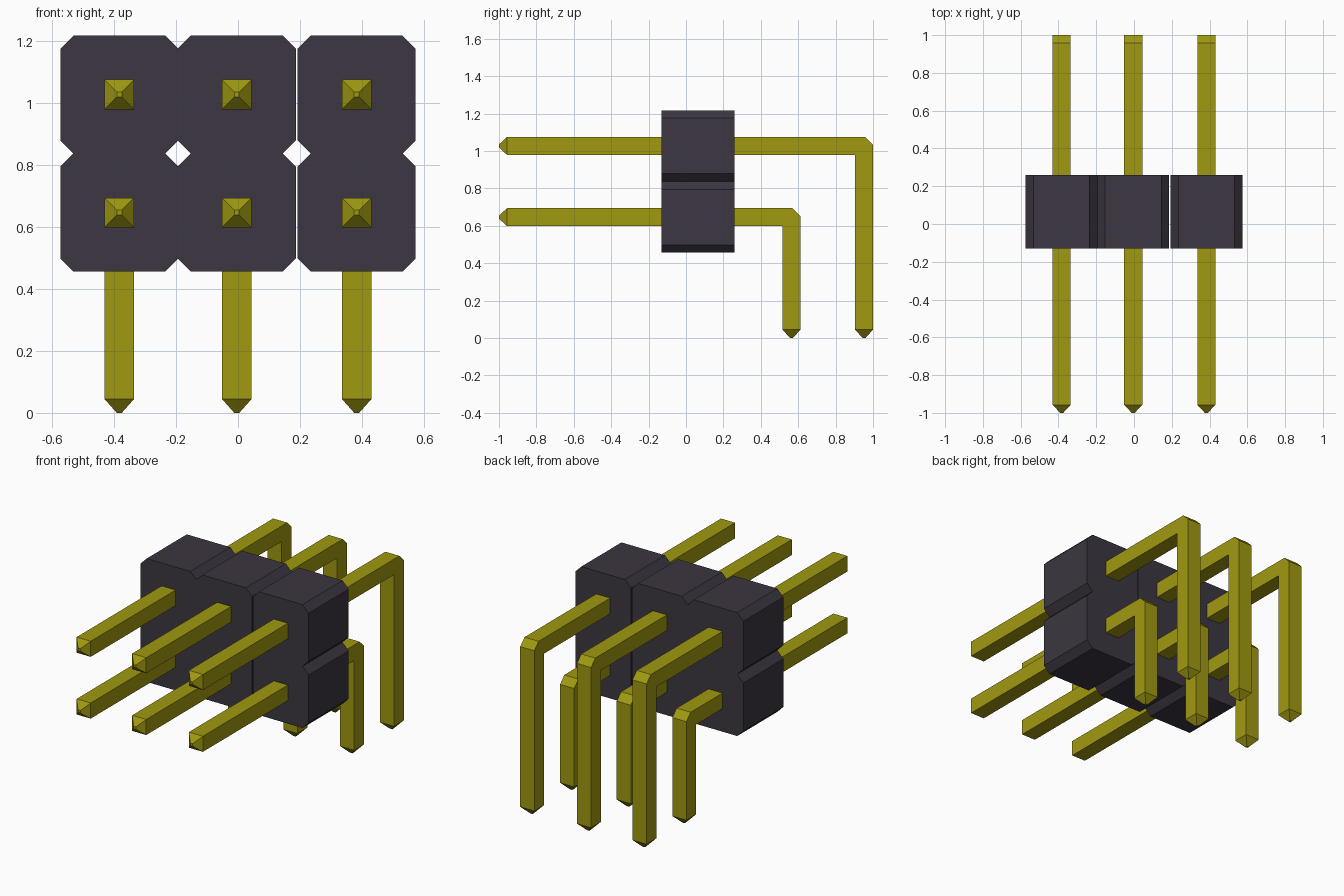
import bpy, bmesh

cube = bpy.data.objects.get("Cube")
if cube:
    bpy.data.objects.remove(cube, do_unlink=True)


def make_material(name, rgb):
    mat = bpy.data.materials.new(name)
    mat.use_nodes = True
    mat.diffuse_color = (*rgb, 1)
    mat.node_tree.nodes["Principled BSDF"].inputs["Base Color"].default_value = (*rgb, 1)
    return mat


gold = make_material("gold metal", (0.35, 0.32, 0.005))
plastic = make_material("dark plastic", (0.045, 0.037, 0.052))


def finish(bm, name, mat):
    bmesh.ops.remove_doubles(bm, verts=bm.verts, dist=1e-5)
    bmesh.ops.recalc_face_normals(bm, faces=bm.faces)
    mesh = bpy.data.meshes.new(name)
    bm.to_mesh(mesh)
    bm.free()
    mesh.materials.append(mat)
    obj = bpy.data.objects.new(name, mesh)
    bpy.context.collection.objects.link(obj)


# Housing column: two stacked chamfered cells as one notched outline, extruded in y
def housing(name, x, half=0.1905, cut=0.042, y0=-0.13, y1=0.26):
    low, mid, top = 0.456, 0.8365, 1.217
    side = [(half - cut, low), (half, low + cut), (half, mid - cut), (half - cut, mid),
            (half, mid + cut), (half, top - cut), (half - cut, top)]
    outline = side + [(-px, pz) for px, pz in reversed(side)]
    bm = bmesh.new()
    face = bm.faces.new([bm.verts.new((x + px, y0, pz)) for px, pz in outline])
    ext = bmesh.ops.extrude_face_region(bm, geom=[face])
    moved = [v for v in ext["geom"] if isinstance(v, bmesh.types.BMVert)]
    bmesh.ops.translate(bm, verts=moved, vec=(0, y1 - y0, 0))
    finish(bm, name, plastic)


# Square pin bent downward, with a bevelled elbow and pointed ends
def pin(name, x, z, y, h=0.048, tip=0.008, bev=0.042):
    inner = (y - h, z - h)
    # each section: outer point (y, z), inner point (y, z), half width in x
    sections = [
        ((-1.0, z + tip), (-1.0, z - tip), tip),
        ((-0.957, z + h), (-0.957, z - h), h),
        ((y + h - bev, z + h), inner, h),
        ((y + h, z + h - bev), inner, h),
        ((y + h, 0.045), (y - h, 0.045), h),
        ((y + tip, 0.0), (y - tip, 0.0), tip),
    ]
    bm = bmesh.new()
    rings = []
    for (oy, oz), (iy, iz), w in sections:
        rings.append([bm.verts.new(p) for p in
                      ((x - w, oy, oz), (x + w, oy, oz), (x + w, iy, iz), (x - w, iy, iz))])
    for a, b in zip(rings, rings[1:]):
        for i in range(4):
            j = (i + 1) % 4
            bm.faces.new((a[i], a[j], b[j], b[i]))
    bm.faces.new(rings[0])
    bm.faces.new(rings[-1])
    finish(bm, name, gold)


# Three columns, each with a long upper pin and a short lower pin
for label, x in (("right", -0.383), ("middle", -0.004), ("left", 0.383)):
    housing("housing_" + label, x)
    pin("upper_pin_" + label, x, 1.027, 0.952)
    pin("lower_pin_" + label, x, 0.646, 0.564)
